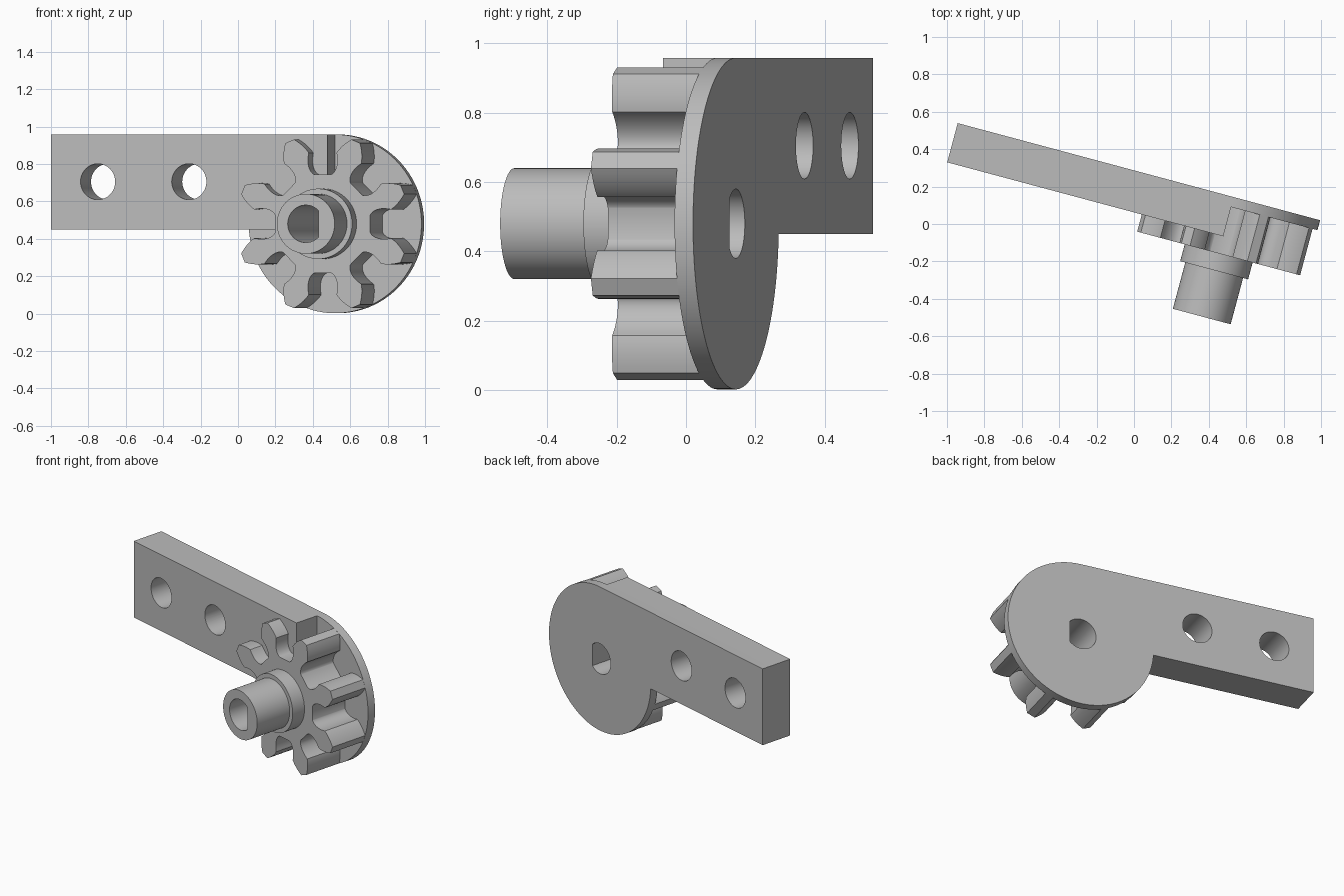
import bpy, bmesh
from math import sin, cos, tan, acos, atan2, pi, radians, hypot

cube = bpy.data.objects.get("Cube")
if cube:
    bpy.data.objects.remove(cube, do_unlink=True)

TURN = radians(-15)          # whole bracket is turned about z
CU, CZ = 0.478, 0.48         # gear axis
BACK, PLATE, ARM, GEAR, COLLAR, SHAFT = 0.277, 0.222, 0.06, -0.035, -0.128, -0.384

grey = bpy.data.materials.new("plain_grey")
grey.use_nodes = True
grey.diffuse_color = (0.5, 0.5, 0.5, 1)
grey.node_tree.nodes["Principled BSDF"].inputs["Base Color"].default_value = (0.5, 0.5, 0.5, 1)


def prism(name, outline, front, back):
    """Extrude an outline of (u, z) points from front to back."""
    bm = bmesh.new()
    face = bm.faces.new([bm.verts.new((u, front, z)) for u, z in outline])
    new = bmesh.ops.extrude_face_region(bm, geom=[face])["geom"]
    moved = [v for v in new if isinstance(v, bmesh.types.BMVert)]
    bmesh.ops.translate(bm, verts=moved, vec=(0, back - front, 0))
    bmesh.ops.recalc_face_normals(bm, faces=bm.faces)
    mesh = bpy.data.meshes.new(name)
    bm.to_mesh(mesh)
    bm.free()
    mesh.materials.append(grey)
    ob = bpy.data.objects.new(name, mesh)
    bpy.context.collection.objects.link(ob)
    ob.rotation_euler.z = TURN
    return ob


def arc(u, z, r, start=0.0, end=2 * pi, n=64, closed=True):
    steps = n if closed else n + 1
    return [(u + r * cos(start + (end - start) * i / n),
             z + r * sin(start + (end - start) * i / n)) for i in range(steps)]


def gear_outline(teeth=8, tip=0.478):
    """Involute teeth with undercut roots."""
    m = tip / (teeth / 2 + 1)
    pitch = m * teeth / 2
    root, base = pitch - 1.25 * m, pitch * cos(radians(20))
    inv = lambda a: tan(a) - a
    half_tooth = lambda r: pi / teeth / 2 + inv(radians(20)) - inv(acos(min(1, base / r)))
    flank = []
    # undercut from the root up to where it meets the involute
    for i in range(40):
        s = i * 0.008
        x = 0.045 + s
        r = hypot(x, root)
        half = pi / teeth - (atan2(x, root) - s / pitch)
        if r > base and half > half_tooth(r):
            break
        flank.append((r, half))
    start = flank[-1][0] + 0.005
    flank += [(r, half_tooth(r)) for r in (start + (tip - start) * i / 8 for i in range(9))]
    pts = []
    for k in range(teeth):
        mid = (k + 0.5) * 2 * pi / teeth
        side = [(r, mid - h) for r, h in flank] + [(r, mid + h) for r, h in reversed(flank)]
        pts += [(CU + r * cos(a), CZ + r * sin(a)) for r, a in side]
    return pts


# backing plate: arm outline running into a round disc
R = 0.478
plate = prism("back_plate", [(-1.05, 0.45), (-1.05, 0.958)]
              + arc(CU, CZ, R, pi / 2, -pi + 0.063, 72, False), PLATE, BACK)
arm = prism("arm", [(-1.05, 0.45), (CU, 0.45), (CU, 0.958), (-1.05, 0.958)], ARM, PLATE)

# gear with stepped hub
gear = prism("gear", gear_outline(), GEAR, PLATE)
collar = prism("hub_collar", arc(CU, CZ, 0.188), COLLAR, GEAR)
shaft = prism("hub_shaft", arc(CU, CZ, 0.16), SHAFT, COLLAR)

# cutters: D-shaped bore and two arm holes
flat = acos(0.7)
bore = prism("bore_cutter", arc(CU, CZ, 0.1, flat, 2 * pi - flat, 40, False), -0.6, 0.5)
holes = [prism("hole_cutter", arc(u, 0.705, 0.096, n=48), -0.2, 0.5) for u in (-0.792, -0.287)]


def cut(ob, cutters):
    bpy.context.view_layer.objects.active = ob
    for c in cutters:
        mod = ob.modifiers.new("cut", "BOOLEAN")
        mod.operation, mod.solver, mod.object = "DIFFERENCE", "EXACT", c
        bpy.ops.object.modifier_apply(modifier=mod.name)


bpy.context.view_layer.update()
for ob in (plate, arm):
    cut(ob, [bore] + holes)
for ob in (gear, collar, shaft):
    cut(ob, [bore])
for c in [bore] + holes:
    bpy.data.objects.remove(c, do_unlink=True)

# smooth round walls, keep edges sharp
bpy.ops.object.select_all(action="DESELECT")
for ob in (plate, arm, gear, collar, shaft):
    ob.select_set(True)
bpy.context.view_layer.objects.active = plate
bpy.ops.object.shade_smooth_by_angle(angle=radians(30))
